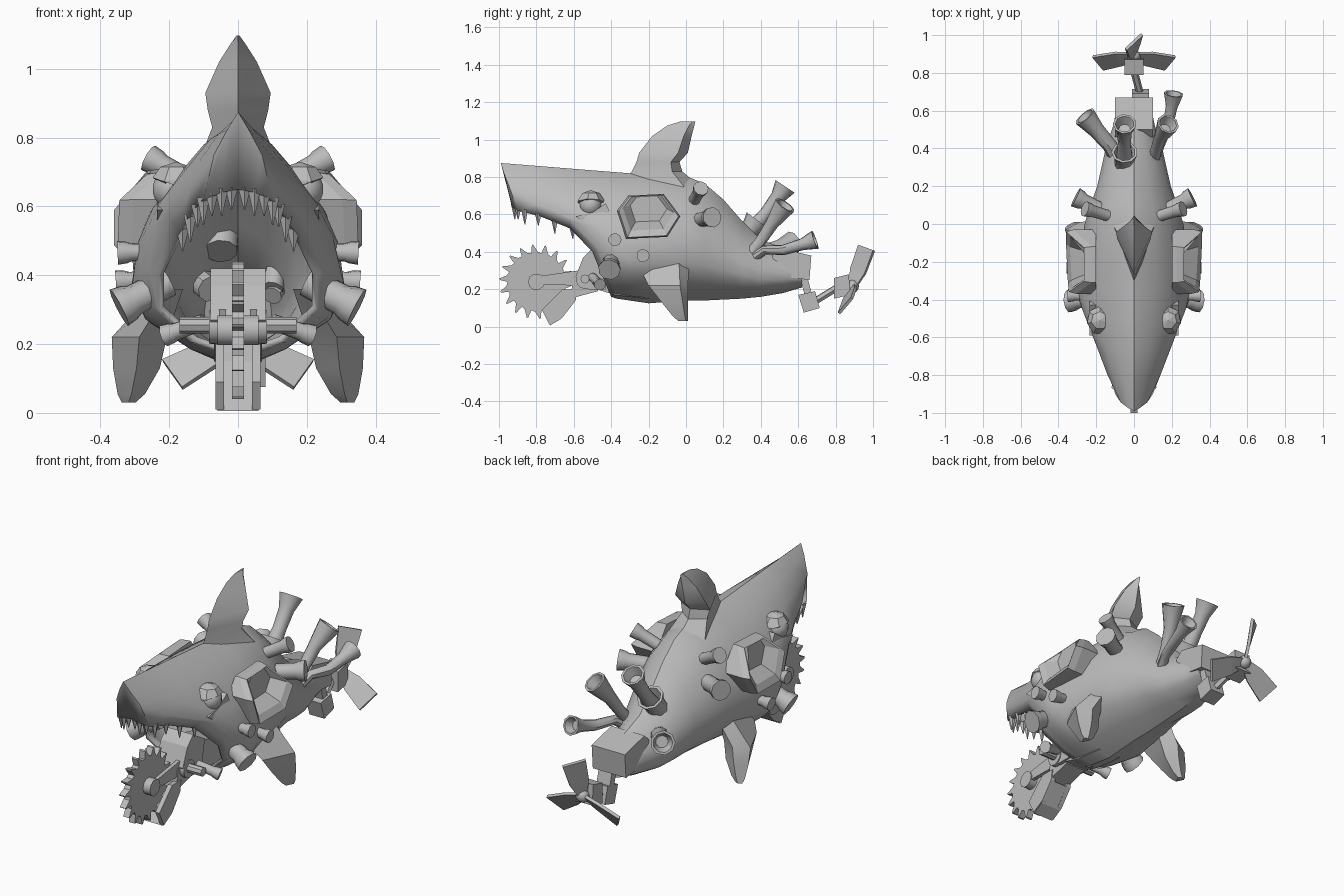
import bpy, bmesh, math
from mathutils import Vector, Matrix

cube = bpy.data.objects.get("Cube")
if cube:
    bpy.data.objects.remove(cube)

grey = bpy.data.materials.new("plain_grey")
grey.use_nodes = True
COLOUR = (0.5, 0.5, 0.5, 1)
grey.diffuse_color = COLOUR
grey.node_tree.nodes["Principled BSDF"].inputs["Base Color"].default_value = COLOUR


def finish(name, bm, mirror=False, angle=0):
    bmesh.ops.recalc_face_normals(bm, faces=bm.faces)
    mesh = bpy.data.meshes.new(name)
    bm.to_mesh(mesh)
    bm.free()
    mesh.materials.append(grey)
    ob = bpy.data.objects.new(name, mesh)
    bpy.context.collection.objects.link(ob)
    if angle:
        bpy.ops.object.select_all(action='DESELECT')
        ob.select_set(True)
        bpy.context.view_layer.objects.active = ob
        bpy.ops.object.shade_smooth_by_angle(angle=math.radians(angle))
    if mirror:
        ob.modifiers.new("Mirror", 'MIRROR').use_clip = False
    return ob


def loft(name, rings, open_start=False, mirror=False, angle=0):
    bm = bmesh.new()
    rows = [[bm.verts.new(p) for p in ring] for ring in rings]
    for a, b in zip(rows, rows[1:]):
        for i in range(len(a)):
            j = (i + 1) % len(a)
            bm.faces.new((a[i], a[j], b[j], b[i]))
    if not open_start:
        bm.faces.new(rows[0])
    bm.faces.new(rows[-1])
    return finish(name, bm, mirror, angle)


def tube(name, path, radii, cup=False, sides=9, mirror=False):
    """Tube along a path, with an optional hollow cup at its end."""
    path = [Vector(p) for p in path]
    radii = list(radii)
    n = len(path)
    if cup:
        back = (path[-2] - path[-1]).normalized() * radii[-1]
        path += [path[-1], path[-1] + back * 0.8]
        radii += [radii[-1] * 0.8, radii[-1] * 0.5]
    rings = []
    for k, (p, r) in enumerate(zip(path, radii)):
        m = min(k, n - 1)
        d = path[min(m + 1, n - 1)] - path[max(m - 1, 0)]
        q = d.to_track_quat('Z', 'Y')
        rings.append([p + q @ Vector((r * math.cos(t), r * math.sin(t), 0))
                      for t in (math.tau * i / sides for i in range(sides))])
    return loft(name, rings, mirror=mirror, angle=40)


def prism(name, outline, x0, x1, mirror=False):
    """Side outline (y, z) stretched from x0 to x1."""
    return loft(name, [[(x, y, z) for y, z in outline] for x in (x0, x1)], mirror=mirror)


def fin(name, stations, mirror=False):
    """Kite sections: centre x, front y, back y, z, half width."""
    rings = [[(x, f, z), (x + w, f + (b - f) * .8, z), (x, b, z), (x - w, f + (b - f) * .8, z)]
             for x, f, b, z, w in stations]
    return loft(name, rings, mirror=mirror, angle=35)


# Body shell, open at the mouth
lip = [(0, -.93, .65), (.05, -.93, .64), (.1, -.9, .62), (.13, -.78, .59), (.17, -.62, .525),
       (.23, -.5, .4), (.23, -.46, .3), (.13, -.42, .205), (0, -.4, .16)]
brim = [(0, -.99, .875), (.03, -.975, .825), (.07, -.945, .75), (.14, -.8, .655), (.2, -.62, .57),
        (.26, -.47, .42), (.25, -.43, .31), (.14, -.39, .205), (0, -.37, .15)]
shape = [(0, 1), (.41, .91), (.69, .77), (.9, .63), (1, .46), (.97, .3), (.8, .18), (.41, .075), (0, 0)]


def section(y, top, low, w):
    return [(fx * w, y, low + fz * (top - low)) for fx, fz in shape]


chest = section(-.2, .812, .125, .29)
halves = [lip, brim]
for t in (.2, .4, .6, .8):
    row = [Vector(a).lerp(Vector(b), t) for a, b in zip(brim, chest)]
    for p, (fx, fz) in zip(row, shape):
        p.x += fx * .04 * math.sin(math.pi * t)
    halves.append([tuple(p) for p in row])
halves += [chest] + [section(*s) for s in (
    (0, .805, .14, .262), (.1, .765, .14, .23), (.2, .68, .145, .195), (.3, .565, .15, .172),
    (.4, .465, .16, .15), (.52, .42, .18, .11), (.62, .36, .21, .09))]
body = loft("body", [h + [(-x, y, z) for x, y, z in h[-2:0:-1]] for h in halves],
            open_start=True, angle=38)
shell = body.modifiers.new("Shell", 'SOLIDIFY')
shell.thickness = .02
shell.offset = -1

# Fins
fin("dorsal_fin", [(0, -.38, .09, .74, .11), (0, -.29, -.02, .83, .075), (0, -.265, -.035, .88, .088),
                   (0, -.25, .01, .93, .095), (0, -.18, .03, 1.02, .055),
                   (0, -.1, .045, 1.075, .02), (0, -.03, .05, 1.097, .004)])
fin("side_fin", [(.2, -.27, .02, .36, .04), (.287, -.2, .01, .22, .08), (.295, -.13, .01, .13, .068),
                 (.31, -.07, .01, .055, .04), (.318, -.04, .01, .03, .02)], mirror=True)

# Teeth along the upper lip
bm = bmesh.new()
for k in range(7):
    s = .4 + k * .6
    p = Vector(lip[int(s)]).lerp(Vector(lip[int(s) + 1]), s % 1)
    size = .08 if k % 2 else .065
    for side in (1, -1):
        place = Matrix.Translation((side * p.x * .95, p.y + .015, p.z - size * .35)) @ Matrix.Rotation(math.pi, 4, 'X')
        bmesh.ops.create_cone(bm, segments=5, radius1=.02, radius2=.002, depth=size,
                              cap_ends=True, matrix=place)
finish("teeth", bm)

# Eyes with heavy lids
bm = bmesh.new()
bmesh.ops.create_uvsphere(bm, u_segments=14, v_segments=9, radius=.06,
                          matrix=Matrix.Translation((.19, -.51, .65)))
finish("eye", bm, mirror=True, angle=40)
bm = bmesh.new()
bmesh.ops.create_uvsphere(bm, u_segments=7, v_segments=5, radius=.08)
bmesh.ops.bisect_plane(bm, geom=bm.verts[:] + bm.edges[:] + bm.faces[:], plane_co=(0, 0, .01),
                       plane_no=(.35, 0, -1), clear_outer=True)
bmesh.ops.translate(bm, verts=bm.verts, vec=(.18, -.51, .65))
lid = finish("eyelid", bm, mirror=True)
lid.modifiers.new("Thickness", 'SOLIDIFY').thickness = .02
prism("lower_lid", [(-.59, .59), (-.55, .56), (-.4, .6), (-.43, .66), (-.5, .61)], .16, .235, mirror=True)

# Armour plates on the flanks, dished and open towards the top
outline = [(-.37, .62), (-.31, .7), (-.12, .71), (-.03, .59), (-.1, .48), (-.32, .47)]
rim = [.345, .265, .265, .36, .36, .35]
dish = [.325, .255, .255, .34, .34, .33]


def plate_ring(xs, scale, lift=0):
    return [(x, -.2 + (y + .2) * scale, .59 + (z - .59) * scale + lift) for x, (y, z) in zip(xs, outline)]


loft("flank_plate", [plate_ring([.2] * 6, 1), plate_ring([x - .04 for x in rim], 1), plate_ring(rim, .94),
                     plate_ring(dish, .8, .02), plate_ring([.265] * 6, .58, .04)], mirror=True)

# Short pipe stumps
stumps = [((.13, .04, .67), (.26, .08, .74), .038), ((.17, .07, .57), (.31, .14, .585), .05),
          ((.22, -.38, .47), (.35, -.38, .465), .032), ((.22, -.23, .39), (.355, -.23, .38), .032),
          ((.2, -.39, .38), (.345, -.41, .305), .055), ((.1, -.5, .265), (.215, -.46, .225), .03)]
for a, b, r in stumps:
    a, b = Vector(a), Vector(b)
    tube("pipe_stump", [a, a.lerp(b, .7), a.lerp(b, .8), b], [r * .8, r * .85, r, r * 1.1], mirror=True)

# Branching tubes on the tail
tubes = [([(-.05, .3, .47), (-.05, .35, .53), (-.05, .38, .57)], [.05, .055, .07]),
         ([(-.05, .34, .5), (-.05, .43, .61), (-.05, .49, .69), (-.05, .53, .75)], [.045, .035, .04, .062]),
         ([(-.08, .33, .36), (-.13, .42, .4), (-.2, .5, .42), (-.26, .57, .45)], [.04, .04, .045, .062]),
         ([(.1, .32, .36), (.12, .4, .46), (.14, .46, .55), (.18, .53, .65)], [.032, .03, .035, .06]),
         ([(.1, .32, .34), (.14, .42, .41), (.18, .52, .41), (.2, .62, .44), (.21, .69, .465)],
          [.028, .025, .028, .032, .052])]
for path, radii in tubes:
    tube("tail_tube", path, radii, cup=True)

# Tail block, jointed shaft and propeller
prism("tail_block", [(.46, .38), (.5, .27), (.66, .25), (.67, .38), (.5, .42)], -.1, .1)
prism("shaft_top", [(.61, .26), (.64, .15), (.68, .15), (.65, .26)], -.01, .07)
prism("shaft_joint", [(.6, .17), (.69, .19), (.715, .1), (.63, .075)], -.01, .08)
tube("shaft", [(.035, .68, .13), (0, .81, .21)], [.02, .02], sides=6)
prism("propeller_mount", [(.79, .15), (.79, .26), (.87, .28), (.88, .17)], -.05, .05)
hub = Matrix.Translation((0, .89, .215)) @ Matrix.Rotation(math.radians(-20), 4, 'X')
bm = bmesh.new()
bmesh.ops.create_uvsphere(bm, u_segments=10, v_segments=6, radius=.035, matrix=hub)
finish("propeller_hub", bm, angle=40)
for k, pitch in enumerate((50, -20, 20)):
    turn = hub @ Matrix.Rotation(math.tau * k / 3, 4, 'Y')
    rings = []
    for r, w, twist in ((.01, .025, 1.2), (.09, .05, 1.1), (.22, .06, .9)):
        spin = Matrix.Rotation(math.radians(pitch * twist), 4, 'Z')
        rings.append([turn @ (Matrix.Translation((0, 0, r)) @ spin @ Vector(c))
                      for c in ((-w, -.008, 0), (w, -.008, 0), (w, .008, 0), (-w, .008, 0))])
    loft("propeller_blade", rings)

# Saw blade with hooked teeth
CY, CZ, TEETH = -.8, .24, 18
wheel = []
for k in range(TEETH):
    for r, shift in ((.155, 0), (.16, .36), (.2, .76), (.195, .86)):
        a = math.tau * (k + shift) / TEETH
        wheel.append((CY + r * math.cos(a), CZ + r * math.sin(a)))
prism("saw_blade", wheel, -.018, .018)
tube("saw_axle", [(-.06, CY, CZ), (.06, CY, CZ)], [.045, .045], sides=10)

# Saw arm and guard
prism("saw_fork", [(-.82, .225), (-.82, .265), (-.58, .3), (-.56, .22)], .035, .055, mirror=True)
prism("saw_guard_side", [(-.77, .09), (-.73, .01), (-.66, .05), (-.59, .14), (-.58, .2), (-.66, .2)],
      .04, .065, mirror=True)
prism("saw_guard_back", [(-.73, .005), (-.67, .04), (-.59, .14), (-.62, .15), (-.69, .06)], -.06, .06)
prism("arm_lower", [(-.62, .15), (-.47, .19), (-.49, .28), (-.6, .27)], -.06, .06)
prism("arm_upper", [(-.59, .27), (-.55, .37), (-.5, .42), (-.4, .36), (-.43, .2), (-.52, .2)], -.08, .08)
tube("arm_pivot", [(-.085, -.54, .25), (.085, -.54, .25)], [.048, .048], sides=12)
tube("arm_crossbar", [(-.17, -.54, .255), (.17, -.54, .255)], [.024, .024], sides=8)
prism("arm_base", [(-.48, .2), (-.44, .36), (-.2, .3), (-.2, .15), (-.38, .17)], -.07, .07)
